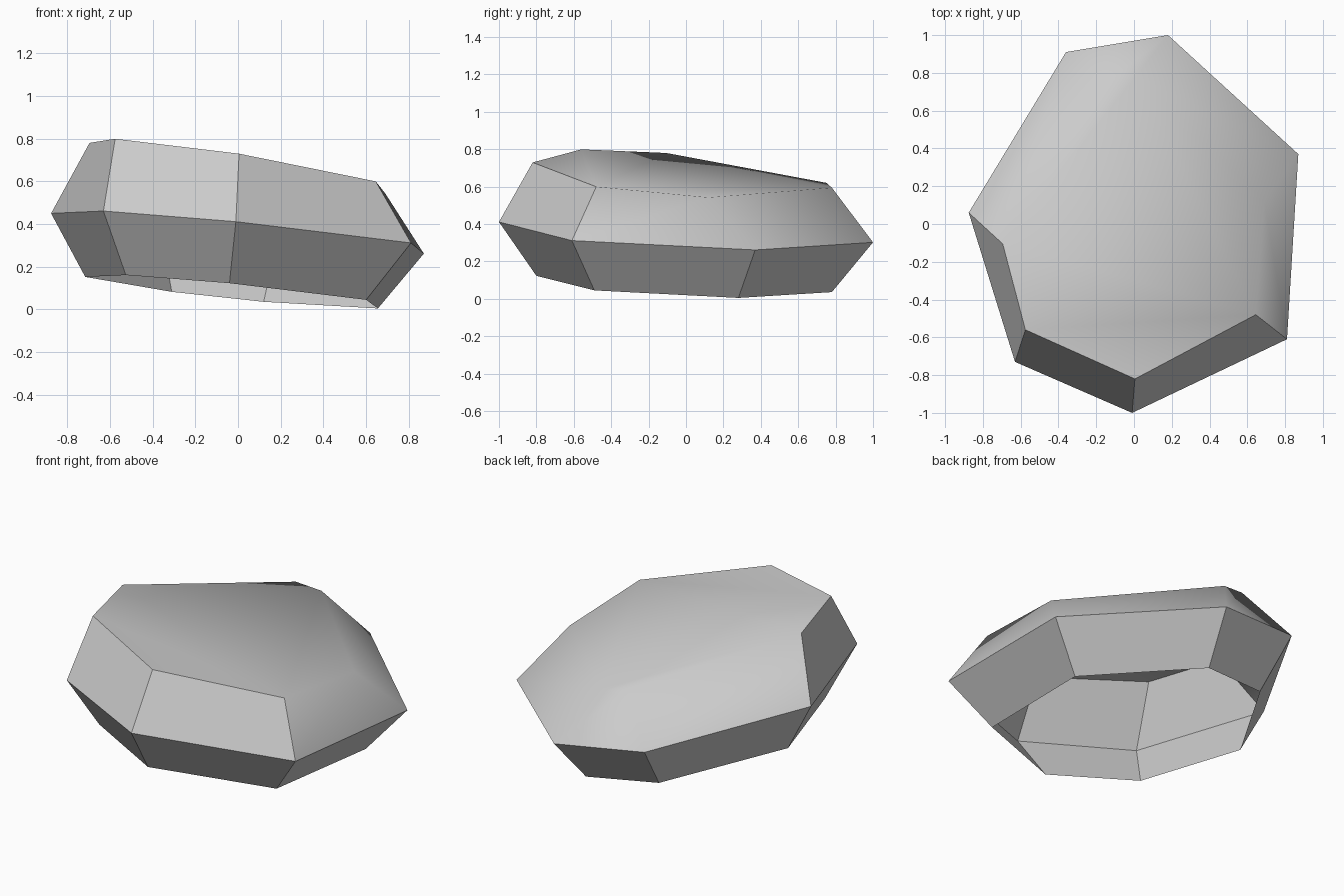
import bpy
import bmesh

# Remove the default cube only
default_cube = bpy.data.objects.get("Cube")
if default_cube:
    bpy.data.objects.remove(default_cube, do_unlink=True)

# Single stone colour
stone = bpy.data.materials.new("stone_grey")
stone.use_nodes = True
colour = (0.6, 0.6, 0.6, 1.0)
stone.diffuse_color = colour
stone.node_tree.nodes["Principled BSDF"].inputs["Base Color"].default_value = colour

# Corner outlines, counter-clockwise from the front tip
lower_outline = [(-0.04, -0.8), (0.6, -0.49), (0.655, 0.28), (0.12, 0.78),
                 (-0.31, 0.7), (-0.715, 0.05), (-0.525, -0.57)]
middle_outline = [(-0.01, -1.0), (0.81, -0.61), (0.87, 0.37), (0.18, 1.0),
                  (-0.36, 0.91), (-0.875, 0.06), (-0.63, -0.73)]
upper_outline = [(0.005, -0.82), (0.645, -0.48), (0.69, 0.12), (0.01, 0.78),
                 (-0.14, 0.75), (-0.695, -0.105), (-0.575, -0.56)]
smooth_sides = {1, 2, 3, 4}


def tilted_ring(bm, outline, height, slope_x, slope_y):
    """Place an outline on a sloping plane."""
    return [bm.verts.new((x, y, height + slope_x * x + slope_y * y)) for x, y in outline]


def band(bm, below, above):
    """Join two rings with one quad per side."""
    count = len(below)
    return [bm.faces.new((below[i], below[(i + 1) % count],
                          above[(i + 1) % count], above[i])) for i in range(count)]


bm = bmesh.new()
lower = tilted_ring(bm, lower_outline, 0.083, -0.1, -0.045)
middle = tilted_ring(bm, middle_outline, 0.365, -0.1, -0.045)
upper = tilted_ring(bm, upper_outline, 0.661, -0.158, -0.084)

# Open-bottomed shell: undercut band, sloping shoulder and tilted cap
undercut = band(bm, lower, middle)
shoulder = band(bm, middle, upper)
cap = bm.faces.new(upper)

# The cap blends into the back shoulders; all other facets stay crisp
rounded = {cap} | {shoulder[i] for i in smooth_sides}
for face in bm.faces:
    face.smooth = True
for edge in bm.edges:
    edge.smooth = all(face in rounded for face in edge.link_faces)

mesh = bpy.data.meshes.new("rock")
bm.to_mesh(mesh)
bm.free()
mesh.materials.append(stone)
rock = bpy.data.objects.new("rock", mesh)
bpy.context.collection.objects.link(rock)
